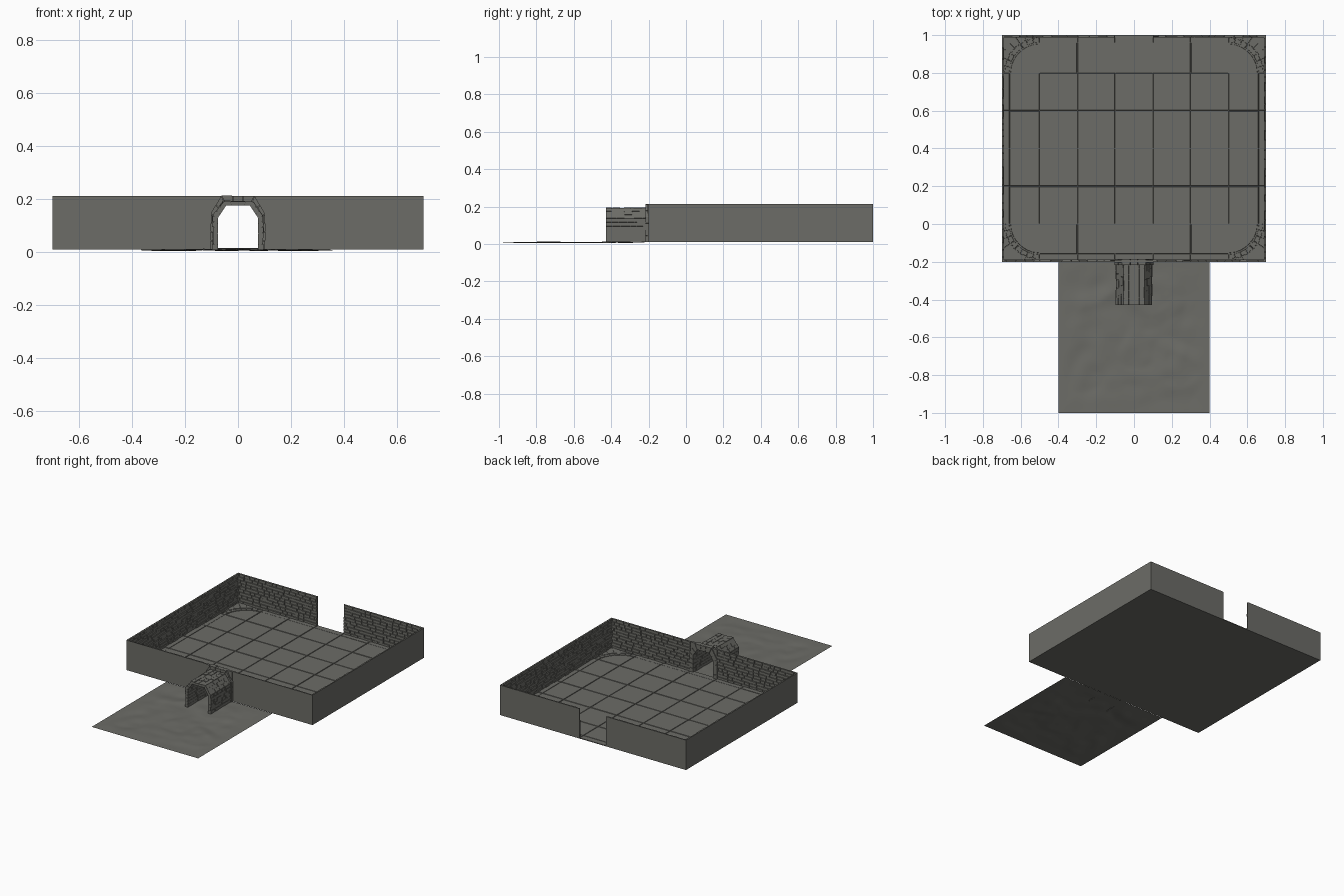
import bpy, bmesh, math, random
from mathutils import Vector, noise

if "Cube" in bpy.data.objects:
    bpy.data.objects.remove(bpy.data.objects["Cube"])

random.seed(4)
stone = bpy.data.materials.new("grey_stone")
stone.diffuse_color = (0.15, 0.15, 0.135, 1)
stone.use_nodes = True
stone.node_tree.nodes["Principled BSDF"].inputs["Base Color"].default_value = stone.diffuse_color
BASE, TOP = 0.01, 0.213


def loft(bm, a, b):
    """Closed solid between two matching outlines."""
    va, vb = [bm.verts.new(p) for p in a], [bm.verts.new(p) for p in b]
    bm.faces.new(va)
    bm.faces.new(vb)
    n = len(a)
    for i in range(n):
        bm.faces.new((va[i], va[(i + 1) % n], vb[(i + 1) % n], vb[i]))


def finish(bm, name, recalc=True):
    if recalc:
        bmesh.ops.recalc_face_normals(bm, faces=bm.faces)
    me = bpy.data.meshes.new(name)
    bm.to_mesh(me)
    bm.free()
    me.materials.append(stone)
    ob = bpy.data.objects.new(name, me)
    bpy.context.collection.objects.link(ob)
    return ob


def slab(bm, pts, z0, z1, gap=0.003):
    """Paving stone with slightly sloped edges."""
    cx = sum(p[0] for p in pts) / len(pts)
    cy = sum(p[1] for p in pts) / len(pts)
    def ring(z, g):
        out = []
        for x, y in pts:
            d = Vector((cx - x, cy - y))
            d = d.normalized() * g * 1.4
            out.append((x + d.x, y + d.y, z))
        return out
    loft(bm, ring(z0, gap * 0.6), ring(z1, gap))


def wall(name, start, end, inward):
    """Thin wall with a flat outside and rough brick courses inside."""
    bm = bmesh.new()
    s, e, n = Vector(start), Vector(end), Vector(inward)
    u = (e - s).normalized()
    length = (e - s).length

    def quad(a, b, z0, z1, d):
        return [(*(s + u * t + n * d), z) for t, z in ((a, z0), (b, z0), (b, z1), (a, z1))]
    loft(bm, quad(0, length, BASE, TOP, 0), quad(0, length, BASE, TOP, 0.004))
    rows = 10
    h = (TOP - BASE) / rows
    for r in range(rows):
        t = 0
        while t < length - 0.004:
            w = random.uniform(0.03, 0.06)
            if t == 0 and r % 2:
                w *= 0.5
            b = min(t + w, length)
            z = BASE + r * h
            d = random.uniform(0.008, 0.013)
            g = 0.0015
            loft(bm, quad(t + g / 2, b - g / 2, z + g / 2, z + h - g / 2, 0.003),
                 quad(t + g, b - g, z + g, z + h - g, d))
            t = b
    finish(bm, name)


# brick walls around the room, with a gap front and back
wall("left_wall", (-0.7, -0.2), (-0.7, 1), (1, 0))
wall("right_wall", (0.7, -0.2), (0.7, 1), (-1, 0))
wall("back_wall_left", (-0.7, 1), (-0.1, 1), (0, -1))
wall("back_wall_right", (0.1, 1), (0.7, 1), (0, -1))
wall("front_wall_left", (-0.7, -0.2), (-0.1, -0.2), (0, 1))
wall("front_wall_right", (0.1, -0.2), (0.7, -0.2), (0, 1))

# floor base
bm = bmesh.new()
rect = [(-0.7, -0.2), (0.7, -0.2), (0.7, 1), (-0.7, 1)]
loft(bm, [(*p, BASE) for p in rect], [(*p, BASE + 0.002) for p in rect])
finish(bm, "floor_base")

# paving tiles, edge strips and rounded corners
bm = bmesh.new()
IN = 0.04
z0 = BASE + 0.002


def height():
    return BASE + random.uniform(0.0045, 0.0065)


for i in range(7):
    for j in range(6):
        if i in (0, 6) and j in (0, 5):
            continue
        x0, y0 = -0.7 + 0.2 * i, -0.2 + 0.2 * j
        x1, y1 = x0 + 0.2, y0 + 0.2
        full = (x0, x1, y0, y1)
        if i == 0: x0 += IN
        if i == 6: x1 -= IN
        if j == 0: y0 += IN
        if j == 5: y1 -= IN
        slab(bm, [(x0, y0), (x1, y0), (x1, y1), (x0, y1)], z0, height())
        strips = []
        if i == 0: strips.append((full[0], x0, y0, y1))
        if i == 6: strips.append((x1, full[1], y0, y1))
        if j == 0: strips.append((x0, x1, full[2], y0))
        if j == 5: strips.append((x0, x1, y1, full[3]))
        for a, b, c, d in strips:
            slab(bm, [(a, c), (b, c), (b, d), (a, d)], z0, height(), 0.002)

for sx in (-1, 1):
    for cy, sy in ((0, -1), (0.8, 1)):
        def at(r, k, n=8):
            t = math.pi / 2 * k / n
            return (sx * (0.5 + r * math.cos(t)), cy + sy * r * math.sin(t))
        slab(bm, [(sx * 0.5, cy)] + [at(0.155, k) for k in range(9)], z0, height())
        for k in range(8):
            slab(bm, [at(0.16, k), at(0.185, k), at(0.185, k + 1), at(0.16, k + 1)],
                 z0, height(), 0.002)
            # filler between the kerb and the square corner
            def edge(q):
                t = math.pi / 2 * q / 8
                f = 0.2 / max(math.cos(t), math.sin(t))
                return at(f, q)
            slab(bm, [at(0.187, k), edge(k), edge(k + 1), at(0.187, k + 1)], z0, height(), 0.001)
finish(bm, "floor_tiles")

# eight-sided arch outlines
inner = [(-0.076, 0.01), (-0.076, 0.13), (-0.045, 0.176), (0.045, 0.176), (0.076, 0.13), (0.076, 0.01)]
outer = [(-0.096, 0.01), (-0.096, 0.138), (-0.056, 0.194), (0.056, 0.194), (0.096, 0.138), (0.096, 0.01)]
frame = [(-0.104, 0.01), (-0.104, 0.145), (-0.063, 0.214), (0.063, 0.214), (0.104, 0.145), (0.104, 0.01)]


def lerp(a, b, t):
    return (a[0] + (b[0] - a[0]) * t, a[1] + (b[1] - a[1]) * t)


def arch(bm, out, counts, y0, y1, rough, length=None):
    """Arch of stones following the outlines; length splits it into bricks along y."""
    for s in range(5):
        n = counts[s]
        for k in range(n):
            y = y0
            while y < y1 - 0.004:
                ye = y1 if length is None else min(y1, y + random.uniform(0.7, 1.3) * length)
                g, m = 0.03, random.uniform(-rough, rough * 0.5)
                ts = ((k + g) / n, (k + 1 - g) / n)
                i0, i1 = (lerp(inner[s], inner[s + 1], t) for t in ts)
                o0, o1 = (lerp(out[s], out[s + 1], t) for t in ts)
                q = [i0, i1, lerp(i1, o1, 1 + m), lerp(i0, o0, 1 + m)]
                loft(bm, [(p[0], y + 0.001, p[1]) for p in q], [(p[0], ye - 0.001, p[1]) for p in q])
                y = ye


# brick tunnel with a solid core
bm = bmesh.new()
arch(bm, outer, (6, 3, 4, 3, 6), -0.43, -0.215, 0.15, 0.045)
mid = [lerp(a, b, 0.75) for a, b in zip(inner, outer)]
low = [lerp(a, b, 0.1) for a, b in zip(inner, outer)]
core = mid + low[::-1]
loft(bm, [(x, -0.428, z) for x, z in core], [(x, -0.2, z) for x, z in core])
finish(bm, "tunnel")

# doorway frame and the wall panel around it
bm = bmesh.new()
arch(bm, frame, (4, 2, 3, 2, 4), -0.217, -0.183, 0.06)
panel = [(-0.1, BASE), (-0.1, TOP), (0.1, TOP), (0.1, BASE)] + low[::-1]
loft(bm, [(x, -0.205, z) for x, z in panel], [(x, -0.19, z) for x, z in panel])
finish(bm, "doorway_frame")

# uneven ground outside: one sheet with broken rocky steps
bm = bmesh.new()
N = 56
bmesh.ops.create_grid(bm, x_segments=N, y_segments=N, size=0.4)
for v in bm.verts:
    x, y = v.co.x, v.co.y - 0.6
    env = max(0, min(1, (0.39 - max(abs(x), abs(y + 0.6))) / 0.12))
    f = noise.noise(Vector((x * 5, y * 5, 2.3)))
    step = max(-1, min(1, f * 5)) - f * 2
    fine = noise.noise(Vector((x * 11, y * 11, 7.1)))
    v.co = (x, y, max(0, 0.009 + env * (0.005 * step + 0.005 * fine)))
ground = finish(bm, "rough_ground", False)
bpy.context.view_layer.objects.active = ground
ground.select_set(True)
bpy.ops.object.shade_smooth_by_angle(angle=math.radians(25))
